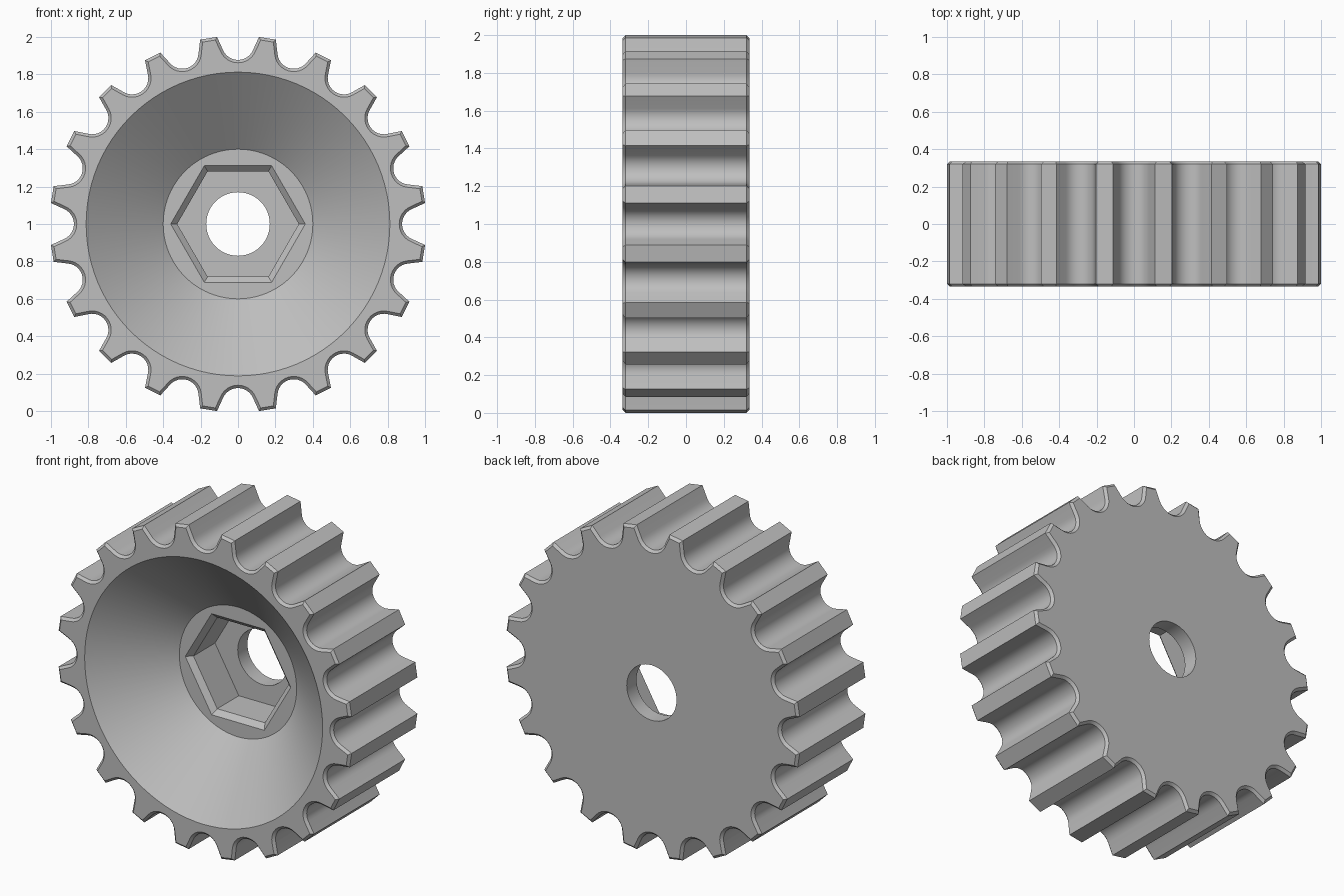
import bpy
import bmesh
from math import sin, cos, radians, pi
from mathutils import Vector

cube = bpy.data.objects.get("Cube")
if cube:
    bpy.data.objects.remove(cube, do_unlink=True)

TEETH = 20
HALF = 0.335        # half of the width
CHAMFER = 0.015
FLOOR_Y = 0.0       # bottom of the conical dish
SOCKET_Y = 0.24     # bottom of the hexagonal socket


def circle(radius, count):
    return [Vector((radius * cos(2 * pi * i / count), radius * sin(2 * pi * i / count)))
            for i in range(count)]


def tooth_profile():
    """Clockwise outline: one round gap repeated about the centre."""
    gap = [Vector((-0.112, 1.0))]
    steps = 12
    for i in range(steps + 1):
        a = radians(203 + 134 * i / steps)
        gap.append(Vector((0.087 * cos(a), 0.964 + 0.087 * sin(a))))
    gap.append(Vector((0.112, 1.0)))
    outline = []
    for k in range(TEETH):
        a = -2 * pi * k / TEETH
        outline += [Vector((p.x * cos(a) - p.y * sin(a), p.x * sin(a) + p.y * cos(a)))
                    for p in gap]
    return outline


def inset(points, distance):
    """Mitred inward offset of a clockwise outline."""
    result = []
    for i, p in enumerate(points):
        d1 = (p - points[i - 1]).normalized()
        d2 = (points[(i + 1) % len(points)] - p).normalized()
        n1, n2 = Vector((d1.y, -d1.x)), Vector((d2.y, -d2.x))
        result.append(p + (n1 + n2) * distance / (1 + n1.dot(n2)))
    return result


bm = bmesh.new()


def ring(points, y):
    verts = [bm.verts.new((p.x, y, p.y + 1)) for p in points]
    return verts, [bm.edges.new((v, verts[(i + 1) % len(verts)])) for i, v in enumerate(verts)]


def wall(a, b):
    """Quads between two rings with the same number of points."""
    n = len(a[0])
    for i in range(n):
        j = (i + 1) % n
        bm.faces.new((a[0][i], a[0][j], b[0][j], b[0][i]))


def flat(a, b):
    """Flat annular face between two rings."""
    bmesh.ops.triangle_fill(bm, edges=a[1] + b[1], use_beauty=True, normal=(0, -1, 0))


# Toothed outside with chamfered ends
outer = tooth_profile()
inner = inset(outer, CHAMFER)
front = ring(inner, -HALF)
tooth_front = ring(outer, -HALF + CHAMFER)
tooth_back = ring(outer, HALF - CHAMFER)
back = ring(inner, HALF)
wall(front, tooth_front)
wall(tooth_front, tooth_back)
wall(tooth_back, back)

# Conical dish
rim = ring(circle(0.812, 96), -HALF)
dish = ring(circle(0.40, 96), FLOOR_Y)
flat(front, rim)
wall(rim, dish)

# Hexagonal socket with a chamfered mouth
mouth = ring(circle(0.36, 6), FLOOR_Y)
socket_top = ring(circle(0.325, 6), FLOOR_Y + 0.03)
socket_bottom = ring(circle(0.325, 6), SOCKET_Y)
flat(dish, mouth)
wall(mouth, socket_top)
wall(socket_top, socket_bottom)

# Round bore through the back
bore_front = ring(circle(0.17, 48), SOCKET_Y)
bore_back = ring(circle(0.17, 48), HALF)
flat(socket_bottom, bore_front)
wall(bore_front, bore_back)
flat(bore_back, back)

bmesh.ops.recalc_face_normals(bm, faces=bm.faces[:])
mesh = bpy.data.meshes.new("toothed_wheel")
bm.to_mesh(mesh)
bm.free()

# Plain grey material
grey = bpy.data.materials.new("plain grey")
grey.use_nodes = True
colour = (0.52, 0.52, 0.52, 1)
grey.diffuse_color = colour
grey.node_tree.nodes["Principled BSDF"].inputs["Base Color"].default_value = colour
mesh.materials.append(grey)

wheel = bpy.data.objects.new("toothed_wheel", mesh)
bpy.context.collection.objects.link(wheel)
bpy.ops.object.select_all(action="DESELECT")
wheel.select_set(True)
bpy.context.view_layer.objects.active = wheel
bpy.ops.object.shade_smooth_by_angle(angle=radians(25))
